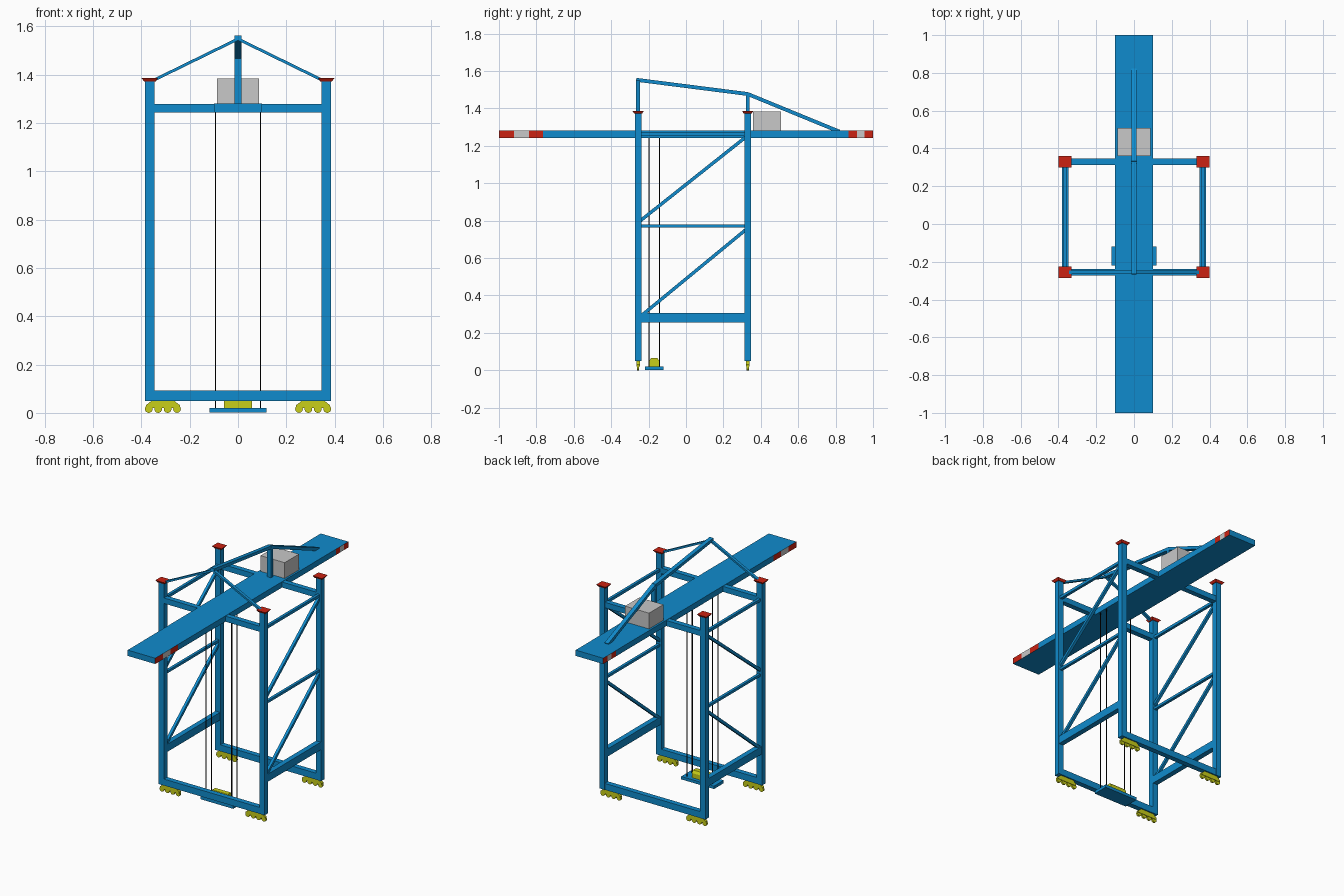
import bpy, bmesh, math
from mathutils import Vector

cube = bpy.data.objects.get("Cube")
if cube:
    bpy.data.objects.remove(cube, do_unlink=True)


def material(name, rgb):
    m = bpy.data.materials.new(name)
    m.use_nodes = True
    m.diffuse_color = (*rgb, 1)
    m.node_tree.nodes["Principled BSDF"].inputs["Base Color"].default_value = (*rgb, 1)
    return m


BLUE = material("crane_blue", (0.005, 0.26, 0.61))
RED = material("signal_red", (0.6, 0.016, 0.006))
GREY = material("light_grey", (0.58, 0.58, 0.58))
YELLOW = material("dull_yellow", (0.58, 0.62, 0.01))
BLACK = material("rope_black", (0.003, 0.003, 0.003))


def finish(bm, name, *mats):
    bmesh.ops.recalc_face_normals(bm, faces=bm.faces)
    me = bpy.data.meshes.new(name)
    bm.to_mesh(me)
    bm.free()
    for m in mats:
        me.materials.append(m)
    ob = bpy.data.objects.new(name, me)
    bpy.context.collection.objects.link(ob)
    return ob


def box_mesh(center, size):
    bm = bmesh.new()
    bmesh.ops.create_cube(bm, size=1)
    for v in bm.verts:
        v.co = Vector(c + p * s for c, p, s in zip(center, v.co, size))
    return bm


def box(name, mat, center, size):
    return finish(box_mesh(center, size), name, mat)


def bar(name, mat, a, b, width, depth):
    """Square bar from a to b; width is the horizontal side."""
    a, b = Vector(a), Vector(b)
    axis = (b - a).normalized()
    side = axis.cross(Vector((0, 0, 1)))
    side = side.normalized() if side.length > 1e-4 else Vector((1, 0, 0))
    up = side.cross(axis)
    bm = bmesh.new()
    bmesh.ops.create_cube(bm, size=1)
    for v in bm.verts:
        x, y, z = v.co
        v.co = (a + b) / 2 + side * x * width + up * z * depth + axis * y * (b - a).length
    return finish(bm, name, mat)


def prism(name, mat, points, axis, center, thickness):
    """Flat outline extruded along axis 0 (x) or 1 (y)."""
    bm = bmesh.new()
    verts = []
    for u, w in points:
        p = Vector((0, u, w)) if axis == 0 else Vector((u, 0, w))
        p[axis] = -thickness / 2
        verts.append(bm.verts.new(p + Vector(center)))
    face = bm.faces.new(verts)
    move = Vector((0, 0, 0))
    move[axis] = thickness
    new = bmesh.ops.extrude_face_region(bm, geom=[face])["geom"]
    bmesh.ops.translate(bm, vec=move, verts=[g for g in new if isinstance(g, bmesh.types.BMVert)])
    return finish(bm, name, mat)


LEG_X, FRONT, REAR = 0.365, -0.256, 0.33
LEG = 0.036
MID = (FRONT + REAR) / 2
SPAN = REAR - FRONT

# Portal frames: legs, caps, sills, cross beams and wheel bogies
for y, end in ((FRONT, "front"), (REAR, "rear")):
    box(end + "_sill", BLUE, (0, y, 0.071), (2 * LEG_X, LEG - 0.002, 0.042))
    box(end + "_cross_beam", BLUE, (0, y, 1.261), (2 * LEG_X, LEG - 0.002, 0.036))
    for s, side in ((1, "left"), (-1, "right")):
        tag = end + "_" + side
        box(tag + "_leg", BLUE, (s * LEG_X, y, 0.7125), (0.038, LEG, 1.325))
        cap = box_mesh((s * LEG_X, y, 1.379), (0.068, 0.06, 0.014))
        for v in cap.verts:
            if v.co.z < 1.379:
                v.co.x += (s * LEG_X - v.co.x) * 0.3
                v.co.y += (y - v.co.y) * 0.3
        finish(cap, tag + "_leg_cap", RED)
        bogie_x = s * 0.311
        prism(tag + "_bogie", YELLOW,
              [(-0.07, 0.02), (0.07, 0.02), (0.07, 0.032), (0.047, 0.05), (-0.047, 0.05), (-0.07, 0.032)],
              1, (bogie_x, y, 0), 0.018)
        for i in range(4):
            x = bogie_x + (i - 1.5) * 0.039
            bpy.ops.mesh.primitive_cylinder_add(vertices=16, radius=0.016, depth=0.012,
                                                location=(x, y, 0.016), rotation=(math.pi / 2, 0, 0))
            wheel = bpy.context.object
            wheel.name = tag + "_wheel"
            wheel.data.materials.append(YELLOW)
            bpy.ops.object.shade_smooth_by_angle()

# Side bracing
for s, side in ((1, "left"), (-1, "right")):
    x = s * LEG_X
    box(side + "_side_beam", BLUE, (x, MID, 0.28), (0.034, SPAN, 0.05))
    box(side + "_middle_rail", BLUE, (x, MID, 0.771), (0.018, SPAN, 0.016))
    box(side + "_top_rail", BLUE, (x, MID, 1.262), (0.018, SPAN, 0.018))
    bar(side + "_lower_brace", BLUE, (x, -0.235, 0.295), (x, REAR, 0.76), 0.018, 0.018)
    bar(side + "_upper_brace", BLUE, (x, FRONT, 0.79), (x, REAR, 1.255), 0.018, 0.018)

# Boom with striped side faces at both ends
boom = box_mesh((0, 0, 1.262), (0.2, 2, 0.038))
for cut in (-0.92, -0.84, -0.765, 0.87, 0.915, 0.955):
    bmesh.ops.bisect_plane(boom, geom=boom.verts[:] + boom.edges[:] + boom.faces[:],
                           plane_co=(0, cut, 0), plane_no=(0, 1, 0))
for f in boom.faces:
    y = f.calc_center_median().y
    if abs(f.normal.x) > 0.9 and (y < -0.765 or y > 0.87):
        f.material_index = 2 if -0.92 < y < -0.84 or 0.915 < y < 0.955 else 1
finish(boom, "boom", BLUE, RED, GREY)

# Stays above the boom
for s, side in ((1, "left"), (-1, "right")):
    bar(side + "_apex_tie", BLUE, (0, FRONT, 1.548), (s * 0.36, FRONT, 1.372), 0.02, 0.012)
bar("top_stay", BLUE, (0, FRONT - 0.01, 1.553), (0, REAR, 1.477), 0.027, 0.02)
bar("rear_stay", BLUE, (0, REAR, 1.477), (0, 0.82, 1.276), 0.027, 0.02)
box("rear_post", BLUE, (0, REAR, 1.375), (0.03, 0.02, 0.21))

# Machinery house
box("machinery_house", GREY, (0, 0.433, 1.332), (0.174, 0.148, 0.105))

# Hoist: ropes, spreader plate and head block
HOIST_Y = -0.17
box("spreader_plate", BLUE, (0, HOIST_Y, 0.0105), (0.238, 0.1, 0.019))
prism("head_block", YELLOW,
      [(-0.027, 0.02), (0.027, 0.02), (0.027, 0.05), (0.016, 0.066), (-0.016, 0.066), (-0.027, 0.05)],
      0, (0, HOIST_Y, 0), 0.114)
for x in (-0.093, 0.093):
    for dy in (-0.028, 0.028):
        box("hoist_rope", BLACK, (x, HOIST_Y + dy, 0.633), (0.005, 0.005, 1.226))
